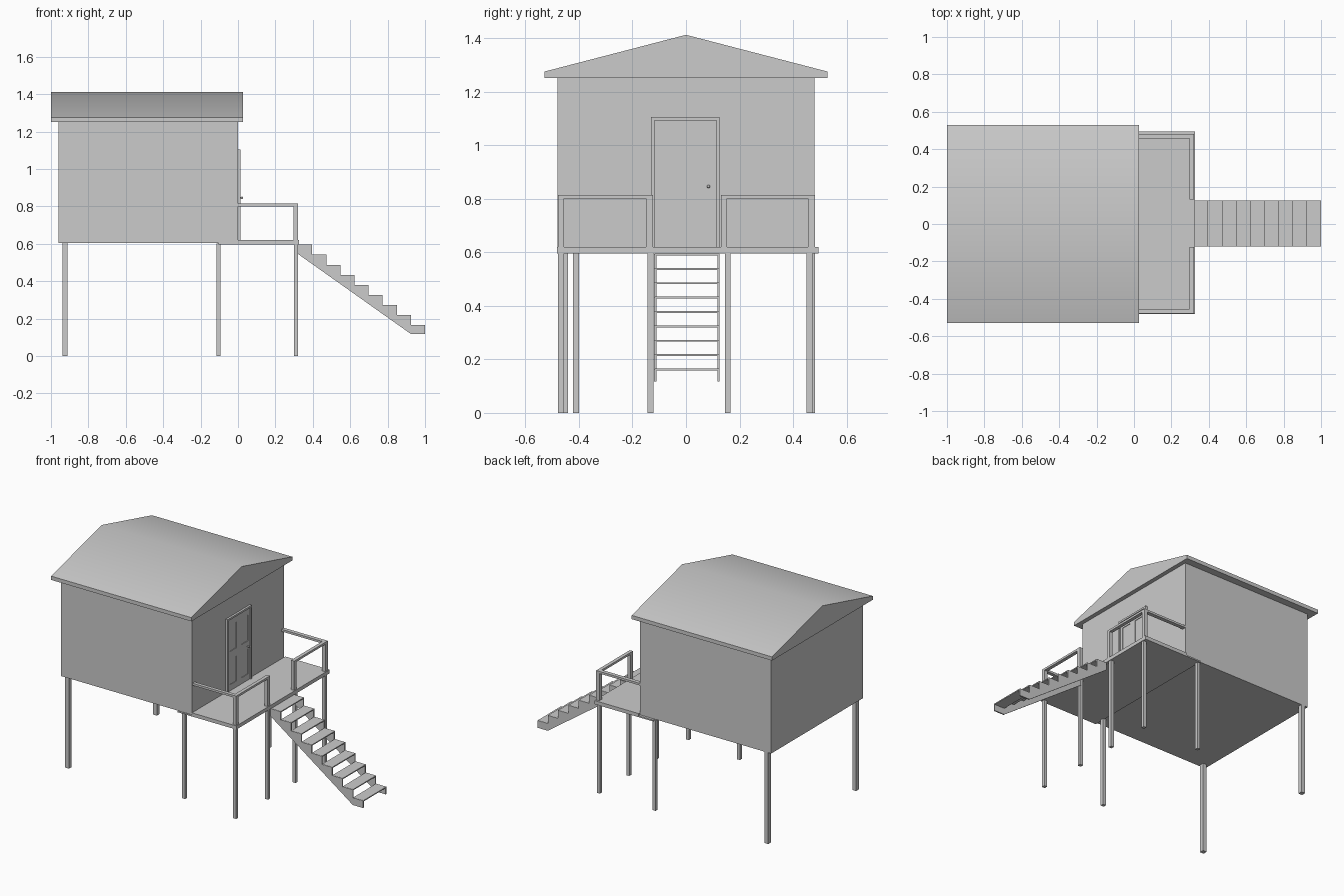
import bpy, bmesh, math

if "Cube" in bpy.data.objects:
    bpy.data.objects.remove(bpy.data.objects["Cube"])


def box(name, x, y, z):
    """Box from (min, max) ranges."""
    bpy.ops.mesh.primitive_cube_add(
        size=1, location=(sum(x) / 2, sum(y) / 2, sum(z) / 2))
    ob = bpy.context.object
    ob.name = name
    ob.scale = (x[1] - x[0], y[1] - y[0], z[1] - z[0])
    bpy.ops.object.transform_apply(location=False, rotation=False, scale=True)
    return ob


def prism(name, profile, axis, lo, hi):
    """Closed 2D profile extruded along axis x (profile y,z) or y (profile x,z)."""
    bm = bmesh.new()
    put = (lambda p: (lo, p[0], p[1])) if axis == 'x' else (lambda p: (p[0], lo, p[1]))
    face = bm.faces.new([bm.verts.new(put(p)) for p in profile])
    new = bmesh.ops.extrude_face_region(bm, geom=[face])['geom']
    shift = (hi - lo, 0, 0) if axis == 'x' else (0, hi - lo, 0)
    bmesh.ops.translate(bm, vec=shift,
                        verts=[v for v in new if isinstance(v, bmesh.types.BMVert)])
    bmesh.ops.recalc_face_normals(bm, faces=bm.faces)
    me = bpy.data.meshes.new(name)
    bm.to_mesh(me)
    bm.free()
    ob = bpy.data.objects.new(name, me)
    bpy.context.collection.objects.link(ob)
    bpy.context.view_layer.objects.active = ob
    return ob


def smooth(ob, angle):
    bpy.ops.object.select_all(action='DESELECT')
    ob.select_set(True)
    bpy.context.view_layer.objects.active = ob
    bpy.ops.object.shade_smooth_by_angle(angle=math.radians(angle))


# House body and gabled roof with a softly shaded ridge
box("house_body", (-0.96, 0.0), (-0.48, 0.48), (0.605, 1.255))
roof = prism("roof", [(-0.528, 1.25), (0.528, 1.25), (0.528, 1.275),
                      (0, 1.412), (-0.528, 1.275)], 'x', -1.0, 0.028)
smooth(roof, 35)

# Deck, running a little way under the house
box("deck", (-0.105, 0.325), (-0.482, 0.495), (0.595, 0.604))
box("deck_floor", (0.0, 0.325), (-0.482, 0.495), (0.604, 0.619))

# Stilts: (x, y, half width, top)
for i, (x, y, w, top) in enumerate([
        (-0.925, -0.454, 0.014, 0.61), (-0.925, 0.466, 0.014, 0.61),
        (-0.104, -0.411, 0.011, 0.6), (-0.104, 0.471, 0.011, 0.6),
        (0.31, -0.467, 0.011, 0.6), (0.31, 0.462, 0.011, 0.6),
        (0.31, -0.132, 0.011, 0.6), (0.31, 0.156, 0.011, 0.6)]):
    box(f"stilt_{i}", (x - w, x + w), (y - w, y + w), (0, top))

# Railings, one each side of the stair opening
for side, outer, inner in (("front", (-0.478, -0.455), (-0.149, -0.123)),
                           ("back", (0.456, 0.482), (0.13, 0.153))):
    px = (0.298, 0.321)
    box(f"{side}_corner_rail_post", px, outer, (0.615, 0.801))
    box(f"{side}_stair_rail_post", px, inner, (0.615, 0.801))
    box(f"{side}_side_rail", (0.0, 0.321), outer, (0.8, 0.814))
    ys = outer + inner
    box(f"{side}_end_rail", px, (min(ys), max(ys)), (0.8, 0.814))

# Door frame, slab, stiles and cross rails leaving four recessed panels
box("door_jamb_front", (0, 0.014), (-0.13, -0.118), (0.617, 1.105))
box("door_jamb_back", (0, 0.014), (0.114, 0.126), (0.617, 1.105))
box("door_head", (0, 0.014), (-0.118, 0.114), (1.093, 1.105))
box("door_slab", (0, 0.005), (-0.118, 0.114), (0.617, 1.093))
for i, y in enumerate([(-0.116, -0.097), (-0.026, 0.022), (0.093, 0.112)]):
    box(f"door_stile_{i}", (0.004, 0.009), y, (0.62, 1.09))
for i, z in enumerate([(0.62, 0.66), (0.825, 0.88), (1.05, 1.09)]):
    for j, y in enumerate([(-0.097, -0.026), (0.022, 0.093)]):
        box(f"door_rail_{i}_{j}", (0.004, 0.009), y, z)

# Door knob
bpy.ops.mesh.primitive_cylinder_add(vertices=12, radius=0.003, depth=0.014,
                                    location=(0.014, 0.084, 0.846),
                                    rotation=(0, math.pi / 2, 0))
bpy.context.object.name = "knob_stem"
bpy.ops.mesh.primitive_uv_sphere_add(segments=12, ring_count=8, radius=0.006,
                                     location=(0.021, 0.084, 0.846))
bpy.context.object.name = "door_knob"
smooth(bpy.context.object, 60)

# Stairs: saw-tooth stringers and open treads
N, X0, Z0 = 9, 0.321, 0.595
run, rise, thick = (1.0 - X0) / N, 0.0537, 0.007
teeth = []
for i in range(N):
    z = Z0 - i * rise - 0.001
    teeth += [(X0 + i * run, z), (X0 + (i + 1) * run, z)]
    box(f"tread_{i}", (X0 + i * run, X0 + (i + 1) * run),
        (-0.116, 0.125), (z + 0.001 - thick, z + 0.001))
outline = teeth + [(1.0, 0.117), (0.925, 0.117), (X0, 0.545)]
prism("stringer_front", outline, 'y', -0.119, -0.111)
prism("stringer_back", outline, 'y', 0.118, 0.126)
